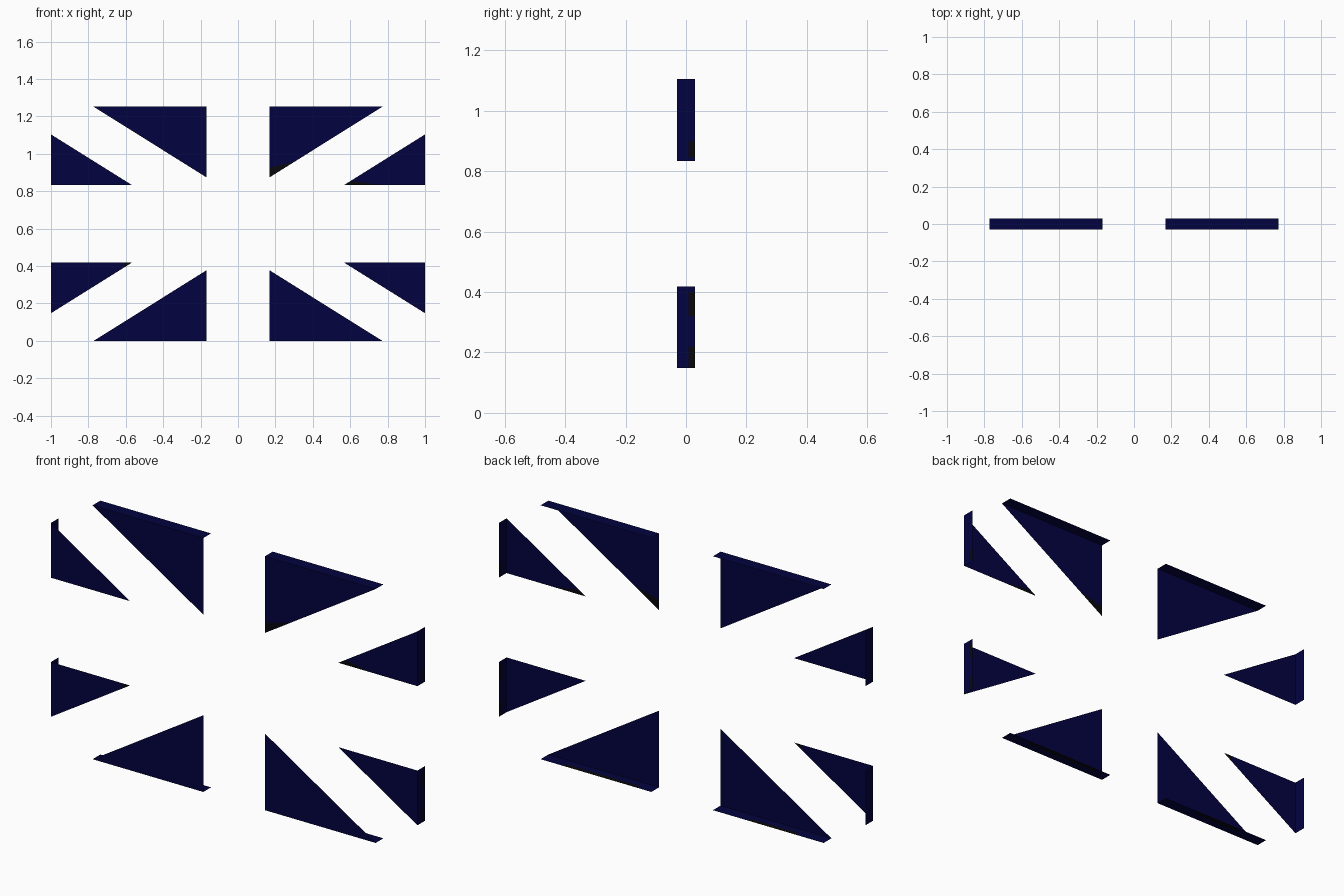
import bpy
import bmesh
from mathutils import Vector

if "Cube" in bpy.data.objects:
    bpy.data.objects.remove(bpy.data.objects["Cube"])

MID_Z = 0.626      # horizontal symmetry plane
DEPTH = 0.03       # half depth of the border strip


def material(name, color):
    mat = bpy.data.materials.new(name)
    mat.diffuse_color = (*color, 1)
    mat.use_nodes = True
    mat.node_tree.nodes["Principled BSDF"].inputs["Base Color"].default_value = mat.diffuse_color
    return mat


navy = material("navy blue", (0.0008, 0.0008, 0.052))
black = material("near black", (0.002, 0.002, 0.004))


def add_face(bm, points, outward):
    """Add a face whose normal points along 'outward'."""
    face = bm.faces.new([bm.verts.new(p) for p in points])
    face.normal_update()
    if face.normal.dot(Vector(outward)) < 0:
        face.normal_flip()


def paint(bm, planes):
    """Cut along the planes; faces in front of all of them become black."""
    planes = [(Vector(co), Vector(no)) for co, no in planes]
    for co, no in planes:
        bmesh.ops.bisect_plane(bm, geom=bm.verts[:] + bm.edges[:] + bm.faces[:],
                               plane_co=co, plane_no=no, dist=1e-5)
    for face in bm.faces:
        mid = face.calc_center_median()
        if all((mid - co).dot(no) > 0 for co, no in planes):
            face.material_index = 1


def box(axis, lo, hi):
    """Dark patch on the rear part of a strip, between lo and hi on an axis."""
    unit = Vector((axis == 'x', 0, axis == 'z'))
    return [(unit * lo, unit), (unit * hi, -unit), ((0, 0.008, 0), (0, 1, 0))]


def panel(name, corners, outward, sx, sz, patches):
    """Open triangular panel: front sheet plus a strip along its outer edge
    (the first two corners), placed in the quarter given by the signs."""
    bm = bmesh.new()
    pts = [(x * sx, MID_Z + sz * (MID_Z - z)) for x, z in corners]
    out = (outward[0] * sx, 0, outward[2] * sz)
    add_face(bm, [(x, -DEPTH, z) for x, z in pts], (0, -1, 0))
    (ax, az), (bx, bz) = pts[:2]
    add_face(bm, [(ax, -DEPTH, az), (bx, -DEPTH, bz),
                  (bx, DEPTH, bz), (ax, DEPTH, az)], out)
    bmesh.ops.remove_doubles(bm, verts=bm.verts, dist=1e-5)
    for planes in patches:
        paint(bm, planes)
    mesh = bpy.data.meshes.new(name)
    bm.to_mesh(mesh)
    bm.free()
    mesh.materials.append(navy)
    mesh.materials.append(black)
    bpy.context.collection.objects.link(bpy.data.objects.new(name, mesh))


# Dark patches for each panel, by quarter (side, level)
large_patches = {
    (1, 1): [[((0.168, 0, 0.925), (0.25, 0, -1))]],
    (1, -1): [box('x', 0.25, 0.65)],
    (-1, -1): [box('x', -0.62, -0.36)],
}
small_patches = {
    (1, 1): [[((0.60, 0, 0.857), (-0.15, 0, -1))], box('z', 0.845, 0.90)],
    (1, -1): [box('z', 0.32, 0.40), box('z', 0.15, 0.22)],
    (-1, -1): [[((-0.61, 0, 0.41), (1, 0, 0))]],
}

for sx, side in ((1, "right"), (-1, "left")):
    for sz, level in ((1, "upper"), (-1, "lower")):
        # Large triangle beside the vertical gap, strip on top / bottom edge
        panel(f"{level}_{side}_large_triangle",
              [(0.168, 0), (0.772, 0), (0.168, 0.378)], (0, 0, -1 * -1),
              sx, sz, large_patches.get((sx, sz), []))
        # Small triangle beside the horizontal gap, strip on the side edge
        panel(f"{level}_{side}_small_triangle",
              [(1, 0.148), (1, 0.418), (0.568, 0.418)], (1, 0, 0),
              sx, sz, small_patches.get((sx, sz), []))
